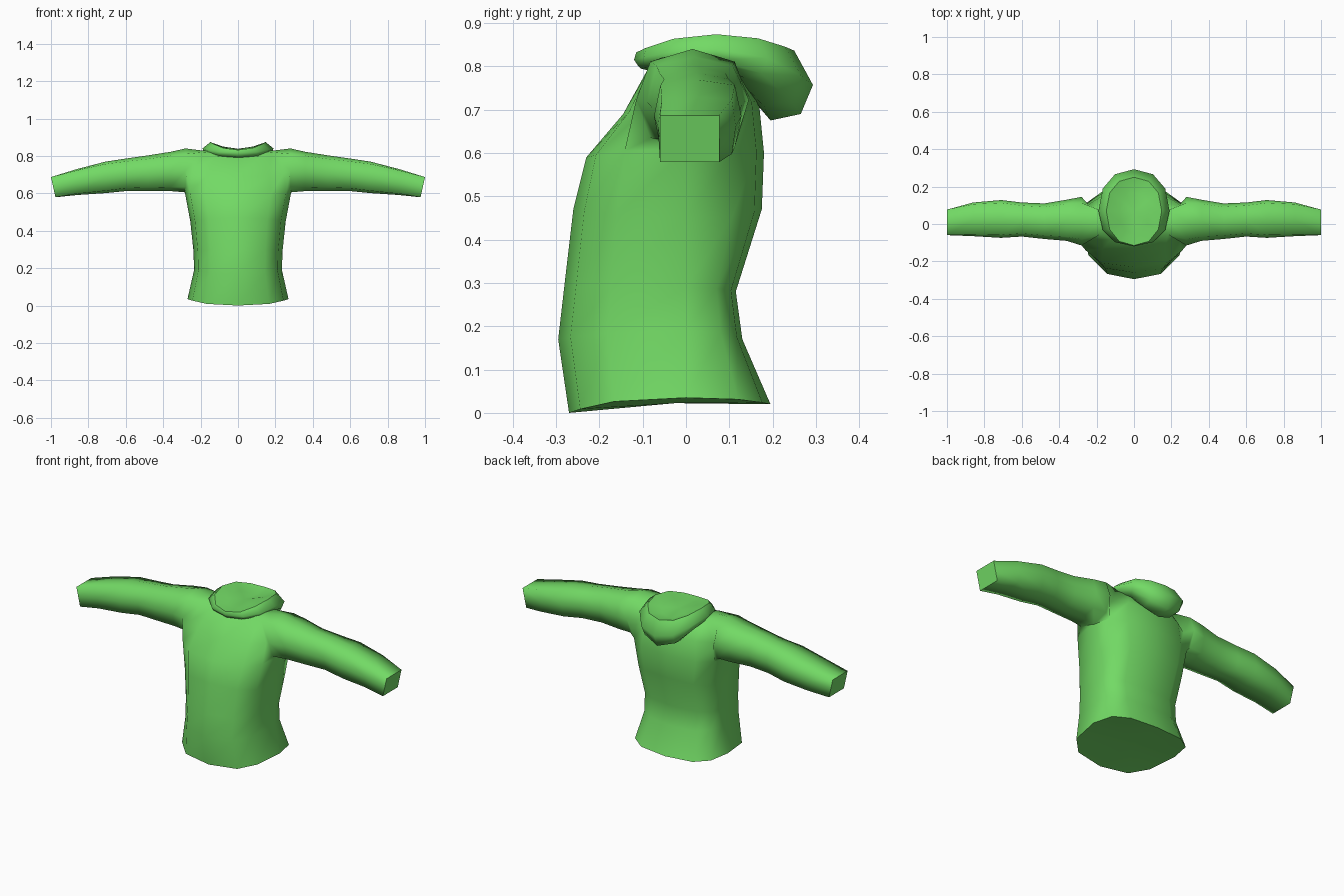
import bpy, bmesh, math

cube = bpy.data.objects.get("Cube")
if cube:
    bpy.data.objects.remove(cube)

green = bpy.data.materials.new("fabric_green")
green.use_nodes = True
green.diffuse_color = (0.17, 0.70, 0.13, 1)
green.node_tree.nodes["Principled BSDF"].inputs["Base Color"].default_value = green.diffuse_color

SIDES = 12


def ring(bm, centre, power, half_width, front, back, z_front, z_side, z_back):
    """Rounded cross-section whose height varies from front to side to back."""
    verts = []
    for i in range(SIDES):
        angle = 2 * math.pi * i / SIDES
        c, s = math.cos(angle), math.sin(angle)
        end_y, end_z = (front, z_front) if s < 0 else (back, z_back)
        x = half_width * math.copysign(abs(c) ** power, c)
        y = centre + (end_y - centre) * abs(s) ** power
        verts.append(bm.verts.new((x, y, z_side + (end_z - z_side) * s * s)))
    return verts


def bridge(bm, a, b, skip=()):
    n = len(a)
    for i in range(n):
        if i not in skip:
            j = (i + 1) % n
            bm.faces.new((a[i], a[j], b[j], b[i]))


def cap(bm, loop, sharp=True):
    """Close a loop with a fan around its middle."""
    n = len(loop)
    mid = bm.verts.new([sum(v.co[k] for v in loop) / n for k in range(3)])
    for i in range(n):
        bm.faces.new((loop[i], loop[(i + 1) % n], mid))
        if sharp:
            bm.edges.get((loop[i], loop[(i + 1) % n])).smooth = False


def finish(bm, name):
    bmesh.ops.delete(bm, geom=[v for v in bm.verts if not v.link_faces], context='VERTS')
    bmesh.ops.recalc_face_normals(bm, faces=bm.faces[:])
    for f in bm.faces:
        f.smooth = True
    mesh = bpy.data.meshes.new(name)
    bm.to_mesh(mesh)
    bm.free()
    mesh.materials.append(green)
    obj = bpy.data.objects.new(name, mesh)
    bpy.context.collection.objects.link(obj)


# Torso, from the hem to the neck: half width, front, back, heights
bm = bmesh.new()
torso = [ring(bm, 0, 0.7, *r) for r in (
    (0.27, -0.27, 0.195, 0.0, 0.035, 0.02),
    (0.235, -0.295, 0.13, 0.17, 0.19, 0.17),
    (0.238, -0.28, 0.115, 0.30, 0.29, 0.28),
    (0.255, -0.26, 0.175, 0.47, 0.45, 0.47),
    (0.285, -0.23, 0.18, 0.59, 0.61, 0.60),
    (0.27, -0.145, 0.168, 0.69, 0.71, 0.72),
    (0.20, -0.09, 0.12, 0.79, 0.83, 0.80),
)]
LOW = 4                          # ring at the underarm
armhole_faces = (0, 5, 6, 11)    # side faces left open for the sleeves
for level in range(len(torso) - 1):
    bridge(bm, torso[level], torso[level + 1], armhole_faces if level >= LOW else ())
cap(bm, torso[0])
cap(bm, torso[-1], sharp=False)

# Sleeves, growing out of the armholes: x, front, back, bottom, top, squareness
sleeve_sections = (
    (0.28, -0.115, 0.145, 0.605, 0.84, 0.75),
    (0.36, -0.09, 0.13, 0.612, 0.822, 0.8),
    (0.48, -0.08, 0.11, 0.612, 0.803, 0.8),
    (0.60, -0.067, 0.115, 0.612, 0.786, 0.82),
    (0.71, -0.074, 0.128, 0.601, 0.769, 0.85),
    (0.86, -0.065, 0.115, 0.591, 0.73, 0.9),
    (0.988, -0.06, 0.077, 0.579, 0.687, 1.0),
)
around = ((-1, -1), (0, -1), (1, -1), (1, 0), (1, 1), (0, 1), (-1, 1), (-1, 0))
for side in (1, -1):
    middle = 0 if side == 1 else SIDES // 2
    loop = [torso[LOW + 1 + k][(middle + side * j) % SIDES] for j, k in around]
    for x, front, back, bottom, top, square in sleeve_sections:
        section = []
        for j, k in around:
            f = square if j and k else 1
            y = (front + back) / 2 + f * j * (back - front) / 2
            z = (bottom + top) / 2 + f * k * (top - bottom) / 2
            lean = 0.012 * k if square == 1.0 else 0
            section.append(bm.verts.new((side * (x + lean), y, z)))
        bridge(bm, loop, section)
        loop = section
    cap(bm, loop)
finish(bm, "sweatshirt_body")

# Hood, folded back, from the neck out over the rim and into a shallow hollow
bm = bmesh.new()
hood = [ring(bm, 0.07, 0.9, *r) for r in (
    (0.13, -0.085, 0.14, 0.79, 0.80, 0.74),
    (0.155, -0.105, 0.195, 0.795, 0.805, 0.675),
    (0.18, -0.11, 0.265, 0.80, 0.815, 0.69),
    (0.19, -0.12, 0.293, 0.815, 0.84, 0.757),
    (0.148, -0.115, 0.25, 0.832, 0.874, 0.836),
    (0.08, -0.05, 0.17, 0.832, 0.85, 0.82),
)]
for a, b in zip(hood, hood[1:]):
    bridge(bm, a, b)
cap(bm, hood[0], sharp=False)
cap(bm, hood[-1], sharp=False)
for i in range(SIDES):
    bm.edges.get((hood[4][i], hood[4][(i + 1) % SIDES])).smooth = False
finish(bm, "hood")
